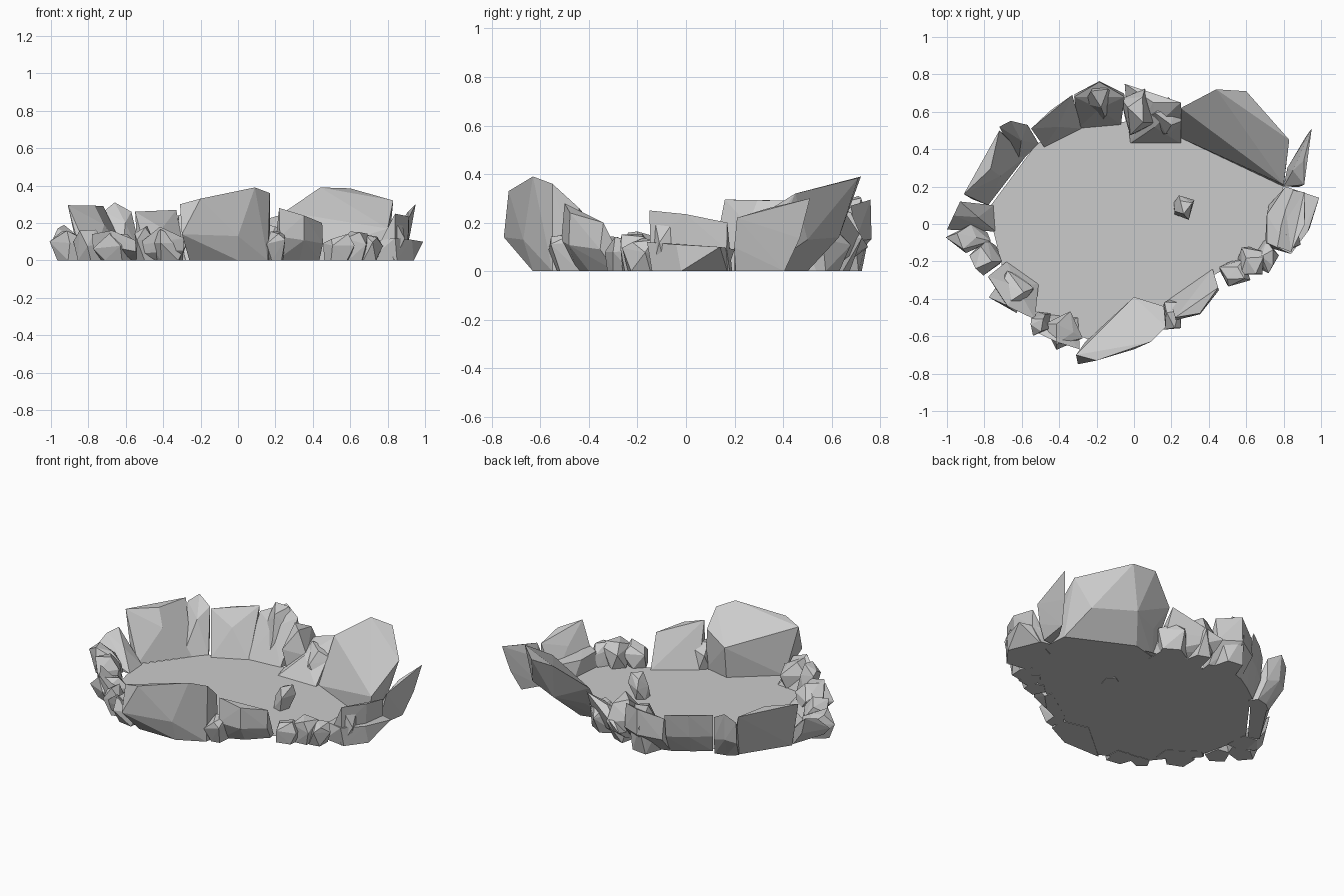
import bpy, bmesh, math, random
from mathutils import Vector as V

if "Cube" in bpy.data.objects:
    bpy.data.objects.remove(bpy.data.objects["Cube"])

random.seed(4)


def hull(name, points):
    """Faceted stone: the convex hull of a few points, resting on z = 0."""
    bm = bmesh.new()
    for p in points:
        bm.verts.new((p[0], p[1], max(0, p[2])))
    bmesh.ops.convex_hull(bm, input=bm.verts)
    loose = [v for v in bm.verts if not v.link_faces]
    bmesh.ops.delete(bm, geom=loose, context='VERTS')
    bmesh.ops.recalc_face_normals(bm, faces=bm.faces)
    me = bpy.data.meshes.new(name)
    bm.to_mesh(me)
    bm.free()
    bpy.context.collection.objects.link(bpy.data.objects.new(name, me))


def boulder(name, a, b, c, d, bulge=0.05, rise=0.0):
    """Stone leaning outward: inner foot a-b on the ground, crest c-d on the outer rim."""
    a, b, c, d = V((*a, 0)), V((*b, 0)), V(c), V(d)
    out = ((c + d) - (a + b)) / 2
    out.z = 0
    out.normalize()
    mid = (c + d) / 2 + out * bulge + V((0, 0, rise))
    foot = (a + b) / 2
    pts = [a, b, c, d, mid]
    for p, q in ((a, c), (b, d), (foot, mid)):          # outer foot and belly
        base = p.lerp(q, 0.5)
        base.z = 0
        belly = p.lerp(q, 0.85)
        belly.z = q.z * 0.45
        pts += [base, belly + out * bulge * 0.5]
    shoulder = foot.lerp(mid, 0.4)                      # inner shoulder
    shoulder.z = mid.z * 0.65
    hull(name, pts + [shoulder])


def small_stone(name, x, y, w, l, h, lean=0.15):
    """Little irregular stone with a five-sided foot, wide waist and jagged top."""
    out = V((x, y, 0)).normalized()
    pts = []
    turn = random.random() * 6
    for r, z, n in ((0.85, 0, 5), (1.05, 0.6, 4), (0.65, 1, 3)):
        for i in range(n):
            t = turn + z + math.tau * i / n
            k = r * random.uniform(0.85, 1.2)
            pts.append(V((x + w * k * math.cos(t), y + l * k * math.sin(t),
                          h * z * random.uniform(0.7, 1))) + out * lean * h * z)
    hull(name, pts)


# Flat floor inside the ring
rim = [(-.78, .08), (-.52, .43), (-.3, .53), (0, .55), (.3, .49), (.62, .38), (.8, .21),
       (.76, -.1), (.45, -.26), (.1, -.47), (-.24, -.62), (-.5, -.5), (-.7, -.25)]
bm = bmesh.new()
bm.faces.new([bm.verts.new((x, y, 0.003)) for x, y in reversed(rim)]).normal_flip()
me = bpy.data.meshes.new("floor")
bm.to_mesh(me)
bm.free()
bpy.context.collection.objects.link(bpy.data.objects.new("floor", me))

# The two tallest boulders
hull("boulder_back_right",
     [(.25, .46, 0), (.62, .38, 0), (.8, .2, 0), (.79, .31, 0), (.4, .5, 0), (.25, .62, .26),
      (.44, .72, .39), (.6, .71, .385), (.83, .45, .32), (.8, .21, .17), (.5, .63, .14),
      (.74, .5, .13), (.32, .56, .12)])
hull("boulder_front",
     [(.17, -.45, 0), (0, -.41, 0), (-.26, -.63, 0), (.16, -.55, 0), (0, -.63, 0),
      (.17, -.55, .36), (.09, -.63, .39), (-.2, -.73, .33), (-.31, -.7, .3), (-.3, -.75, .14),
      (.0, -.67, .13), (0, -.39, .2), (.16, -.44, .26)])

# Other boulders around the ring
boulder("boulder_right_spike", (.8, .2), (.82, .3), (.91, .21, .22), (.95, .51, .3), -.03)
hull("boulder_right_base",
     [(.72, .1, 0), (.7, -.12, 0), (.94, -.02, 0), (.85, -.14, 0), (.86, .17, 0), (.81, .2, .09),
      (.99, .14, .1), (.93, -.04, .11), (.84, -.16, .12), (.71, -.1, .1), (.71, .05, .1)])
boulder("boulder_right_top", (.8, .19), (.71, -.1), (.91, .17, .2), (.84, -.15, .25), .04, .01)
boulder("boulder_front_right", (.42, -.24), (.19, -.4), (.45, -.34, .2), (.22, -.5, .28), .06)
boulder("boulder_front_left", (-.3, -.5), (-.48, -.48), (-.29, -.67, .12), (-.54, -.57, .08), .01, .08)
boulder("boulder_left_front", (-.51, -.32), (-.68, -.2), (-.53, -.51, .1), (-.78, -.28, .14), .05, .04)
boulder("boulder_back_left", (-.78, .1), (-.58, .36), (-.91, .16, .295), (-.72, .5, .29), -.06)
boulder("boulder_back_left_peak", (-.62, .32), (-.51, .43), (-.72, .52, .26), (-.57, .53, .26), .03, .05)
boulder("boulder_back_shelf", (-.48, .41), (-.28, .51), (-.55, .51, .26), (-.33, .69, .27), .01)
boulder("boulder_back", (-.3, .51), (-.07, .53), (-.32, .68, .24), (-.05, .68, .27), .08, .04)
boulder("boulder_back_middle", (-.02, .43), (.25, .43), (-.05, .75, .1), (.25, .65, .25), -.05, .03)
boulder("boulder_left", (-.75, .1), (-.74, -.04), (-.93, .12, .19), (-1, -.03, .09), .0, .03)

# Small stones filling the gaps: x, y, half widths, height
stones = [(.25, .09, .055, .065, .16), (.53, -.26, .08, .07, .16), (.62, -.2, .08, .09, .2),
          (.7, -.17, .06, .08, .17), (.2, -.47, .06, .09, .2), (-.37, -.56, .09, .09, .17),
          (-.49, -.52, .06, .06, .2), (-.87, -.08, .1, .07, .18), (-.78, -.18, .08, .1, .17),
          (-.64, -.36, .11, .11, .15), (-.17, .64, .09, .1, .32), (.02, .58, .08, .12, .27),
          (.17, .55, .1, .09, .22), (.82, -.08, .06, .07, .2)]
for i, s in enumerate(stones):
    small_stone(f"small_stone_{i + 1}", *s)
